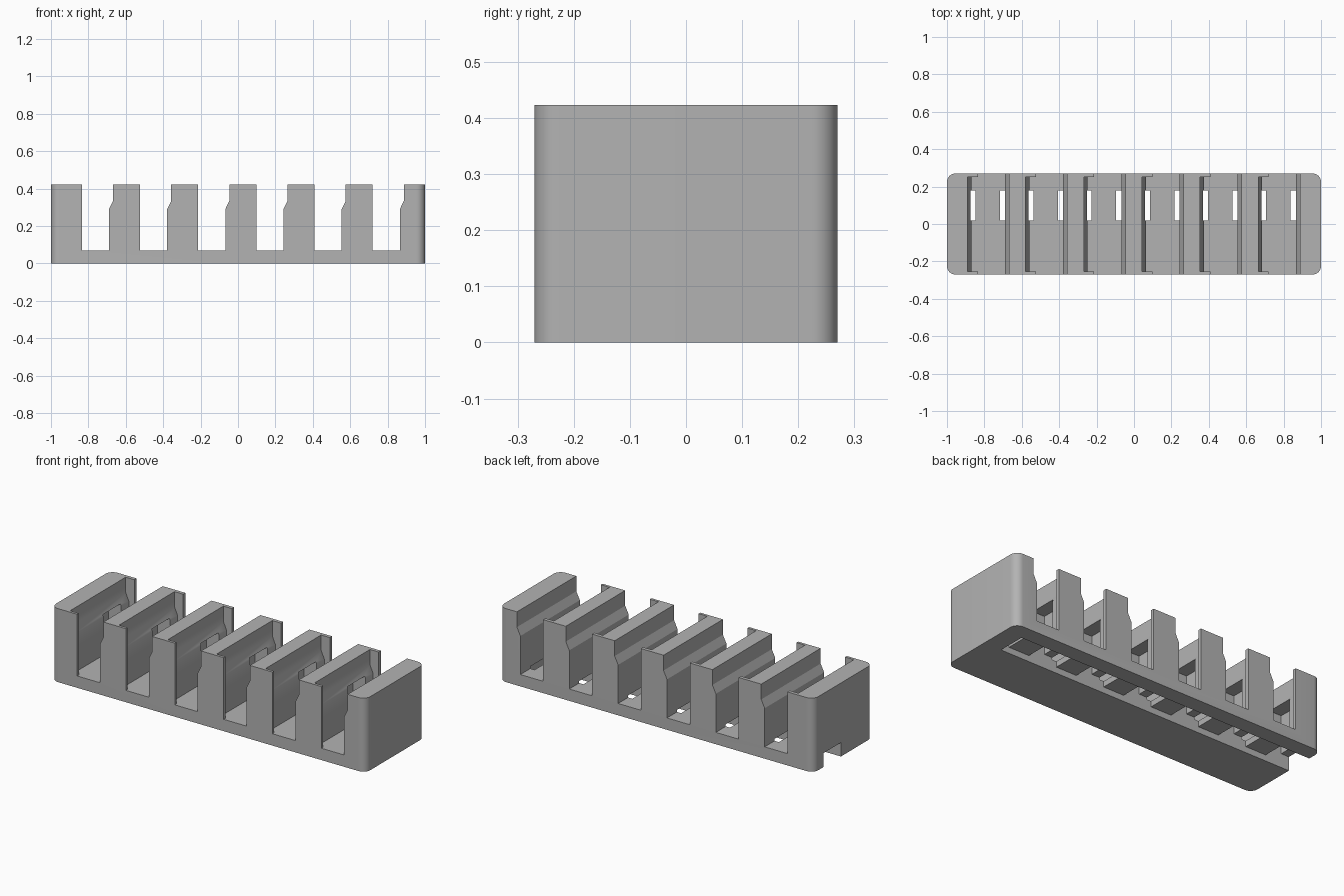
import bpy
import bmesh
import math

cube = bpy.data.objects.get("Cube")
if cube:
    bpy.data.objects.remove(cube, do_unlink=True)

PITCH = 0.311
SLOTS = 6
HALF_D = 0.27
HEIGHT = 0.423
FLOOR = 0.068
CH_Y = (0.02, 0.18)      # front and back of the underside channel

grey = bpy.data.materials.new("plain grey")
grey.use_nodes = True
colour = (0.45, 0.45, 0.45, 1)
grey.diffuse_color = colour
grey.node_tree.nodes["Principled BSDF"].inputs["Base Color"].default_value = colour


def prism(bm, profile, y0, y1):
    """Extrude an x-z profile along y."""
    face = bm.faces.new([bm.verts.new((x, y0, z)) for x, z in profile])
    ext = bmesh.ops.extrude_face_region(bm, geom=[face])
    moved = [v for v in ext["geom"] if isinstance(v, bmesh.types.BMVert)]
    bmesh.ops.translate(bm, verts=moved, vec=(0, y1 - y0, 0))


def box(x0, x1, z0, z1):
    return [(x0, z0), (x1, z0), (x1, z1), (x0, z1)]


def shifted(profile, k):
    return [(x + k * PITCH, z) for x, z in profile]


def make(name, profiles, y0, y1):
    bm = bmesh.new()
    for profile in profiles:
        prism(bm, profile, y0, y1)
    bmesh.ops.recalc_face_normals(bm, faces=bm.faces)
    mesh = bpy.data.meshes.new(name)
    bm.to_mesh(mesh)
    bm.free()
    obj = bpy.data.objects.new(name, mesh)
    bpy.context.collection.objects.link(obj)
    return obj


def cut(target, name, profiles, y0, y1):
    cutter = make(name, profiles, y0, y1)
    cutter.hide_render = True
    mod = target.modifiers.new(name, "BOOLEAN")
    mod.operation = "DIFFERENCE"
    mod.solver = "EXACT"
    mod.object = cutter
    bpy.ops.object.modifier_apply(modifier=mod.name)
    bpy.data.objects.remove(cutter, do_unlink=True)


# Solid block with rounded upright corners
rack = make("slotted_rack", [box(-1, 1, 0, HEIGHT)], -HALF_D, HALF_D)
rack.data.materials.append(grey)
bm = bmesh.new()
bm.from_mesh(rack.data)
upright = [e for e in bm.edges if abs(e.verts[0].co.z - e.verts[1].co.z) > 0.1]
bmesh.ops.bevel(bm, geom=upright, offset=0.045, segments=10, profile=0.5,
                affect="EDGES")
bm.to_mesh(rack.data)
bm.free()
bpy.context.view_layer.objects.active = rack
rack.select_set(True)

# Through slots, flared near the top on one side
slot = [(-0.835, FLOOR), (-0.69, FLOOR), (-0.69, 0.29), (-0.668, 0.335),
        (-0.668, 0.5), (-0.835, 0.5)]
cut(rack, "slot_cutter", [shifted(slot, k) for k in range(SLOTS)], -0.4, 0.4)

# Recess in the other slot wall, leaving thin stops at both ends
recess = [(-0.87, FLOOR), (-0.8, FLOOR), (-0.8, 0.5), (-0.89, 0.5),
          (-0.89, 0.335), (-0.87, 0.29)]
cut(rack, "recess_cutter", [shifted(recess, k) for k in range(SLOTS)],
    -0.255, 0.25)

# Channel along the underside, open at one end
cut(rack, "channel_cutter", [box(-1.1, 0.89, -0.1, 0.035)], *CH_Y)

# Taller chambers under the dividers, leaving thin bridges under the slots
chambers = [box(-1.1, -0.848, -0.1, 0.08), box(0.838, 0.89, -0.1, 0.08)]
chambers += [shifted(box(-0.717, -0.537, -0.1, 0.08), k)
             for k in range(SLOTS - 1)]
cut(rack, "chamber_cutter", chambers, *CH_Y)

# Upright pockets opening into the recessed walls
pocket = box(-0.95, -0.848, -0.1, 0.3)
cut(rack, "pocket_cutter", [shifted(pocket, k) for k in range(SLOTS)], *CH_Y)

bpy.ops.object.shade_smooth_by_angle(angle=math.radians(25))
